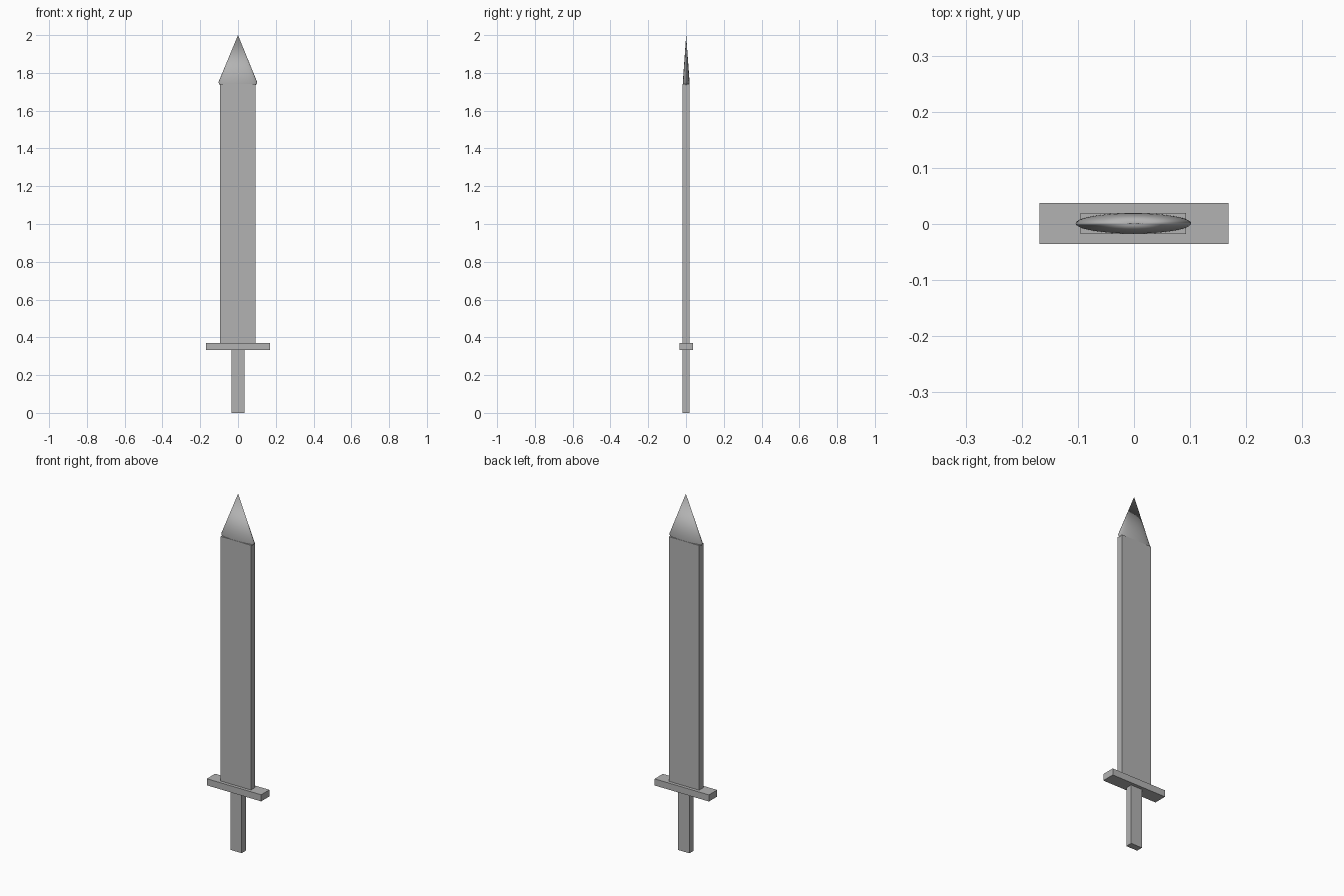
import bpy, bmesh, math

if "Cube" in bpy.data.objects:
    bpy.data.objects.remove(bpy.data.objects["Cube"])

# One plain grey for the whole sword
grey = bpy.data.materials.new("plain grey")
grey.diffuse_color = (0.45, 0.45, 0.45, 1)
grey.use_nodes = True
grey.node_tree.nodes["Principled BSDF"].inputs["Base Color"].default_value = grey.diffuse_color


def add_object(name, bm):
    bmesh.ops.recalc_face_normals(bm, faces=bm.faces)
    mesh = bpy.data.meshes.new(name)
    bm.to_mesh(mesh)
    bm.free()
    mesh.materials.append(grey)
    obj = bpy.data.objects.new(name, mesh)
    bpy.context.collection.objects.link(obj)
    return obj


def box(name, width, depth, z0, z1, x=0.0, y=0.0):
    bm = bmesh.new()
    bmesh.ops.create_cube(bm, size=1)
    bmesh.ops.scale(bm, vec=(width, depth, z1 - z0), verts=bm.verts)
    bmesh.ops.translate(bm, vec=(x, y, (z0 + z1) / 2), verts=bm.verts)
    return add_object(name, bm)


# Grip, crossguard and flat blade
box("grip", 0.07, 0.037, 0.0, 0.333, y=0.001)
box("crossguard", 0.337, 0.073, 0.333, 0.37, y=0.001)
box("blade", 0.188, 0.037, 0.37, 1.742, x=-0.001, y=0.001)

# Flattened cone tip with a small turned-in lower rim
SIDES = 48
bm = bmesh.new()
rings = []
for scale, z in ((0.93, 1.735), (1.0, 1.75)):
    rings.append([bm.verts.new((-0.001 + 0.103 * scale * math.cos(a),
                                0.001 + 0.018 * scale * math.sin(a), z))
                  for a in (2 * math.pi * i / SIDES for i in range(SIDES))])
apex = bm.verts.new((0, 0.001, 2.0))
bm.faces.new(rings[0])
for i in range(SIDES):
    j = (i + 1) % SIDES
    bm.faces.new((rings[0][i], rings[0][j], rings[1][j], rings[1][i]))
    bm.faces.new((rings[1][i], rings[1][j], apex))
tip = add_object("blade_tip", bm)

# Smooth the tip, keeping its rim sharp
bpy.context.view_layer.objects.active = tip
tip.select_set(True)
bpy.ops.object.shade_smooth_by_angle(angle=math.radians(40))
